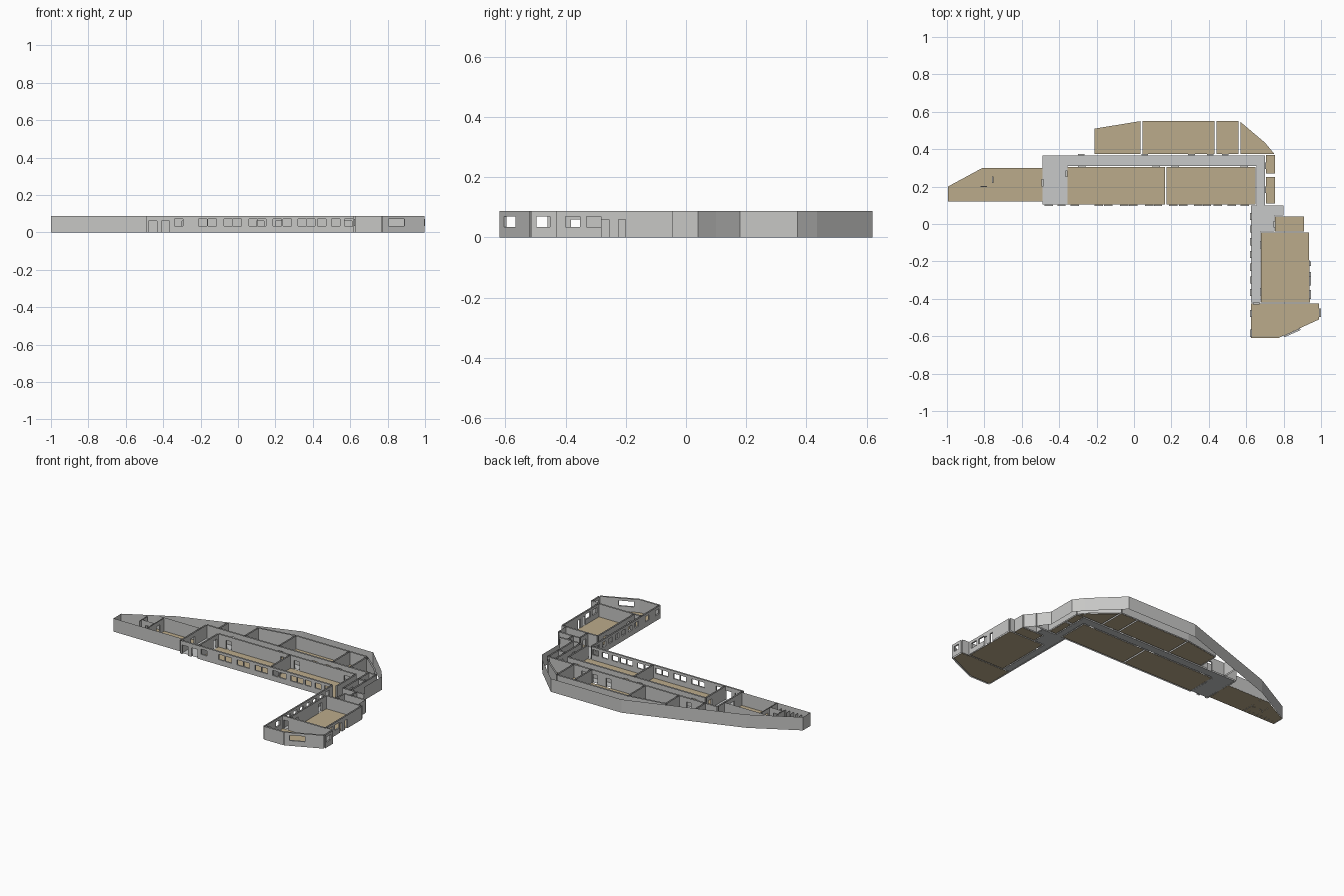
import bpy, bmesh
from mathutils import Vector

H = 0.088          # wall height
T = 0.01           # wall thickness
DOOR = (0.0, 0.06)
WIN = (0.035, 0.07)


def material(name, rgb):
    m = bpy.data.materials.new(name)
    m.diffuse_color = (*rgb, 1)
    return m


WALL = material("wall grey", (0.57, 0.57, 0.56))
TAN = material("room floor tan", (0.50, 0.41, 0.26))
GREY = material("corridor floor grey", (0.57, 0.58, 0.58))


def finish(bm, name, mat):
    me = bpy.data.meshes.new(name)
    bm.to_mesh(me)
    bm.free()
    me.materials.append(mat)
    ob = bpy.data.objects.new(name, me)
    bpy.context.collection.objects.link(ob)
    return ob


def floor(name, pts, mat):
    bm = bmesh.new()
    f = bm.faces.new([bm.verts.new((x, y, 0.001)) for x, y in pts])
    f.normal_update()
    if f.normal.z < 0:
        f.normal_flip()
    finish(bm, name, mat)


def rect(x0, y0, x1, y1):
    return [(x0, y0), (x1, y0), (x1, y1), (x0, y1)]


def wall(bm, p0, p1, holes=(), t=T, height=H):
    """Uncapped wall: two parallel sheets (one if t is 0), pierced by
    holes (start, end, bottom, top) measured along the wall."""
    a, b = Vector((*p0, 0)), Vector((*p1, 0))
    length = (b - a).length
    d = (b - a).normalized()
    n = Vector((d.y, -d.x, 0))

    def quad(corners):
        bm.faces.new([bm.verts.new(a + d * s + n * o + Vector((0, 0, z)))
                      for s, o, z in corners])

    def panel(s0, s1, z0, z1):
        if s1 - s0 < 1e-5 or z1 - z0 < 1e-5:
            return
        o = t / 2
        quad([(s0, o, z0), (s1, o, z0), (s1, o, z1), (s0, o, z1)])
        if t:
            quad([(s1, -o, z0), (s0, -o, z0), (s0, -o, z1), (s1, -o, z1)])

    s = 0
    for h0, h1, z0, z1 in sorted(holes):
        panel(s, h0, 0, height)
        panel(h0, h1, 0, z0)
        panel(h0, h1, z1, height)
        if t:  # reveals around the opening
            o = t / 2
            for e in (h0, h1):
                quad([(e, -o, z0), (e, o, z0), (e, o, z1), (e, -o, z1)])
            for z in (z0, z1):
                if z > 0:
                    quad([(h0, -o, z), (h1, -o, z), (h1, o, z), (h0, o, z)])
        s = h1
    panel(s, length, 0, height)


def walls(name, runs, t=T, height=H):
    bm = bmesh.new()
    for p0, p1, *holes in runs:
        wall(bm, p0, p1, holes[0] if holes else (), t, height)
    finish(bm, name, WALL)


def chain(pts):
    return [(p, q) for p, q in zip(pts, pts[1:])]


def openings(starts, width, kind):
    return [(s, s + width, *kind) for s in starts]


# --- floors
floor("left_wing_floor", [(-0.995, 0.12), (-0.75, 0.12), (-0.75, 0.30), (-0.81, 0.30), (-0.995, 0.20)], TAN)
floor("left_wing_room_floor", rect(-0.75, 0.12, -0.49, 0.30), TAN)
floor("main_room_floor_a", rect(-0.355, 0.105, 0.165, 0.305), TAN)
floor("main_room_floor_b", rect(0.175, 0.105, 0.65, 0.305), TAN)
floor("back_room_floor_a", [(-0.21, 0.375), (0.035, 0.375), (0.035, 0.55), (-0.21, 0.51)], TAN)
floor("back_room_floor_b", rect(0.045, 0.375, 0.43, 0.55), TAN)
floor("back_room_floor_c", rect(0.44, 0.375, 0.56, 0.55), TAN)
floor("back_room_floor_d", [(0.57, 0.375), (0.75, 0.375), (0.70, 0.435), (0.57, 0.545)], TAN)
floor("side_closet_floor_a", rect(0.705, 0.27, 0.755, 0.37), TAN)
floor("side_closet_floor_b", rect(0.705, 0.11, 0.755, 0.25), TAN)
floor("right_lobby_floor", rect(0.755, -0.04, 0.91, 0.04), TAN)
floor("right_room_floor", [(0.68, -0.42), (0.94, -0.42), (0.935, -0.045), (0.68, -0.045)], TAN)
floor("front_room_floor", [(0.625, -0.61), (0.77, -0.61), (0.99, -0.51), (0.99, -0.425), (0.625, -0.425)], TAN)
floor("entry_floor", rect(-0.49, 0.105, -0.355, 0.365), GREY)
floor("long_corridor_floor", rect(-0.355, 0.31, 0.70, 0.365), GREY)
floor("corner_corridor_floor", rect(0.655, 0.10, 0.70, 0.31), GREY)
floor("junction_floor", rect(0.625, 0.045, 0.80, 0.10), GREY)
floor("right_corridor_floor", rect(0.625, -0.42, 0.675, 0.045), GREY)
floor("junction_side_floor", rect(0.675, -0.04, 0.75, 0.045), GREY)

# --- outer shell, single sheets
walls("outer_shell", chain([(-1, 0.12), (-1, 0.20), (-0.70, 0.365), (0.04, 0.62),
                            (0.56, 0.62), (0.75, 0.435), (0.80, 0.37), (0.80, 0.18),
                            (0.86, 0.10), (0.91, 0.04), (0.91, -0.045), (0.94, -0.045)])
      + [((-1, 0.12), (-0.49, 0.12))], t=0)

# --- front facade with doors and a row of windows
win_x = [-0.34, -0.21, -0.16, -0.075, -0.027, 0.058, 0.106, 0.188,
         0.24, 0.32, 0.368, 0.425, 0.50, 0.57]
walls("front_facade", [
    ((-0.49, 0.10), (-0.36, 0.10), openings([0.012, 0.08], 0.045, DOOR)),
    ((-0.36, 0.10), (0.62, 0.10), openings([x + 0.36 for x in win_x], 0.045, WIN)),
])

# --- right wing outside walls
walls("right_wing_walls", [
    ((0.625, 0.10), (0.625, -0.615),
     openings([0.04 + 0.068 * i for i in range(7)] + [0.56, 0.665], 0.038, WIN)),
    ((0.625, -0.615), (0.77, -0.615)),
    ((0.77, -0.615), (0.995, -0.515), openings([0.035], 0.095, WIN)),
    ((0.995, -0.515), (0.995, -0.43), openings([0.018], 0.045, WIN)),
    ((0.995, -0.43), (0.94, -0.43)),
    ((0.94, -0.43), (0.94, -0.045),
     openings([0.03, 0.10], 0.048, WIN) + openings([0.15, 0.205], 0.024, DOOR)),
])

# --- walls of the main block
walls("main_block_walls", [
    ((-0.49, 0.10), (-0.49, 0.365), openings([0.10], 0.04, DOOR)),
    ((-0.36, 0.10), (-0.36, 0.305), openings([0.15], 0.035, DOOR)),
    ((-0.36, 0.307), (0.655, 0.307), openings([0.06, 0.46, 0.56, 0.93], 0.04, DOOR)),
    ((0.17, 0.105), (0.17, 0.305)),
    ((0.653, 0.305), (0.653, 0.10)),
    ((-0.49, 0.37), (0.70, 0.37), openings([0.19, 0.53, 0.78, 0.88, 0.96], 0.035, DOOR)),
])

# --- walls of the back rooms
walls("back_room_walls", [
    ((-0.21, 0.37), (-0.21, 0.51)), ((-0.21, 0.512), (0.04, 0.552)),
    ((0.04, 0.552), (0.56, 0.552)), ((0.56, 0.552), (0.70, 0.435)),
    ((0.70, 0.435), (0.757, 0.37)), ((0.04, 0.37), (0.04, 0.55)),
    ((0.435, 0.37), (0.435, 0.55)), ((0.565, 0.37), (0.565, 0.55)),
    ((0.70, 0.37), (0.76, 0.37)),
    ((-0.40, 0.37), (-0.40, 0.465)),
])

# --- small rooms at the corner and right wing partitions
walls("corner_walls", [
    ((0.702, 0.37), (0.702, 0.105), openings([0.04, 0.17], 0.035, DOOR)),
    ((0.70, 0.26), (0.76, 0.26)), ((0.757, 0.37), (0.757, 0.105)),
    ((0.70, 0.103), (0.86, 0.103)), ((0.80, 0.10), (0.80, 0.042)),
    ((0.752, 0.042), (0.91, 0.042)),
    ((0.752, 0.042), (0.752, -0.042), openings([0.025], 0.035, DOOR)),
    ((0.68, -0.042), (0.94, -0.042)),
    ((0.678, -0.042), (0.678, -0.425), openings([0.05, 0.30], 0.04, DOOR)),
    ((0.625, -0.425), (0.99, -0.425), openings([0.01], 0.035, DOOR)),
])

# --- left wing partitions and low stall dividers
walls("left_wing_walls", [
    ((-0.81, 0.302), (-0.49, 0.302)),
    ((-0.755, 0.12), (-0.755, 0.30), openings([0.10], 0.035, DOOR)),
    ((-0.85, 0.18), (-0.85, 0.26)),
    ((-0.85, 0.20), (-0.755, 0.20), openings([0.03], 0.035, DOOR)),
], t=0.006)
walls("stall_dividers", [((-0.97 + 0.03 * i, 0.125), (-0.97 + 0.03 * i, 0.155)) for i in range(7)],
      t=0.003, height=0.06)
